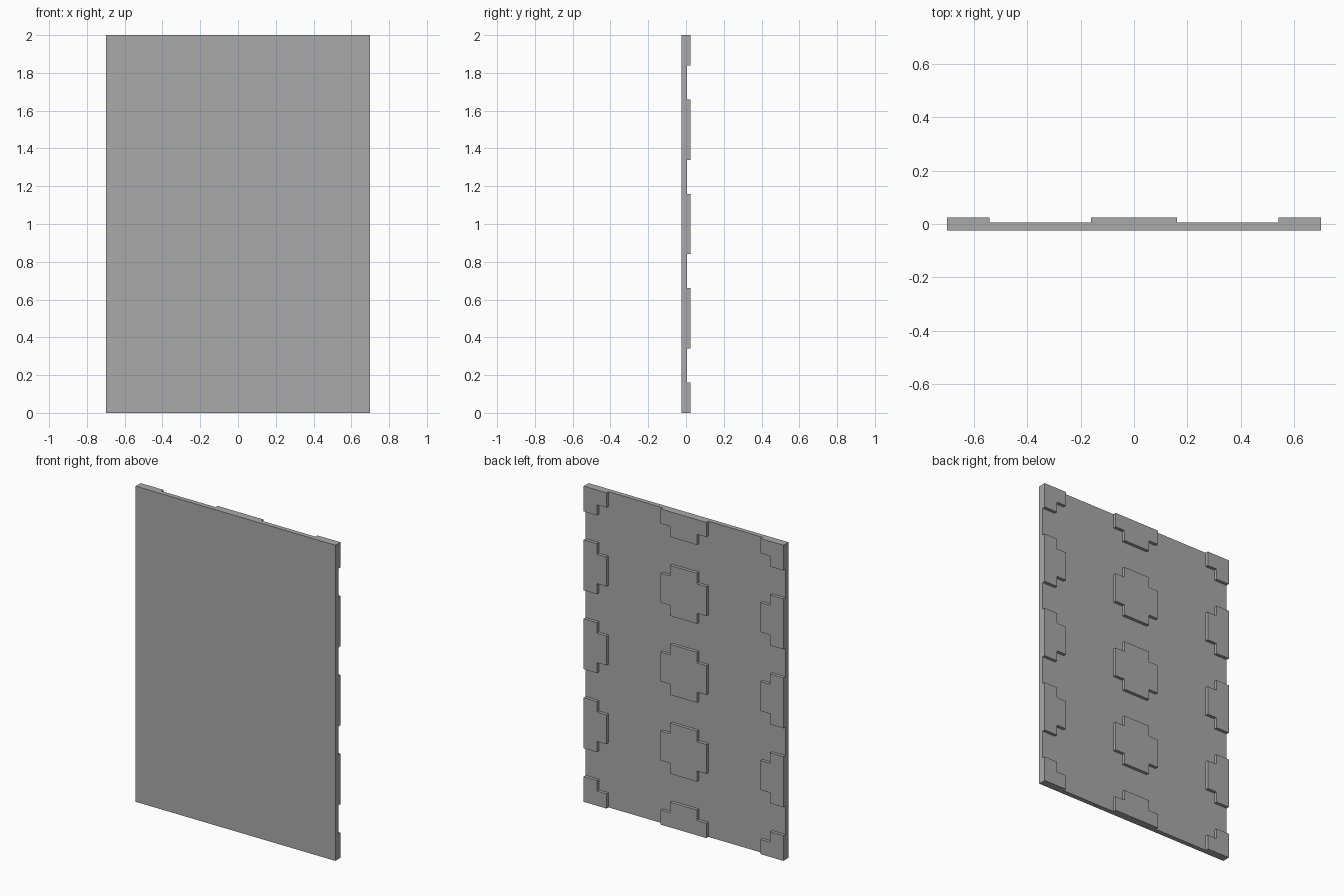
import bpy
import bmesh

HALF_W, HEIGHT = 0.70, 2.0
FRONT, SURFACE, BACK = -0.025, 0.005, 0.025
REACH, ARM = 0.16, 0.093   # cross half span and half arm width

if "Cube" in bpy.data.objects:
    bpy.data.objects.remove(bpy.data.objects["Cube"], do_unlink=True)

grey = bpy.data.materials.new("plain grey")
grey.use_nodes = True
colour = (0.4, 0.4, 0.4, 1)
grey.diffuse_color = colour
grey.node_tree.nodes["Principled BSDF"].inputs["Base Color"].default_value = colour


def slab(name, outline, y0, y1):
    """Extrude an (x, z) outline from y0 to y1."""
    bm = bmesh.new()
    face = bm.faces.new([bm.verts.new((x, y0, z)) for x, z in outline])
    grown = bmesh.ops.extrude_face_region(bm, geom=[face], use_keep_orig=True)
    moved = [v for v in grown["geom"] if isinstance(v, bmesh.types.BMVert)]
    bmesh.ops.translate(bm, verts=moved, vec=(0, y1 - y0, 0))
    bmesh.ops.recalc_face_normals(bm, faces=bm.faces)
    mesh = bpy.data.meshes.new(name)
    bm.to_mesh(mesh)
    bm.free()
    mesh.materials.append(grey)
    obj = bpy.data.objects.new(name, mesh)
    bpy.context.collection.objects.link(obj)


def cross_outline(cx, cz):
    """Plus-shaped outline, trimmed at the panel edges."""
    quarter = [(REACH, ARM), (ARM, ARM), (ARM, REACH)]
    points = []
    for _ in range(4):
        points += quarter
        quarter = [(-z, x) for x, z in quarter]
    trimmed = []
    for x, z in points:
        p = (max(-HALF_W, min(HALF_W, cx + x)), max(0.0, min(HEIGHT, cz + z)))
        if p not in trimmed:
            trimmed.append(p)
    return trimmed


# Flat panel
slab("panel", [(-HALF_W, 0), (HALF_W, 0), (HALF_W, HEIGHT), (-HALF_W, HEIGHT)],
     FRONT, SURFACE)

# Raised crosses on the back, in three columns and five rows
for column, cx in (("right", -HALF_W), ("middle", 0), ("left", HALF_W)):
    for row in range(5):
        slab(f"raised_cross_{column}_{row + 1}",
             cross_outline(cx, row * HEIGHT / 4), SURFACE, BACK)
